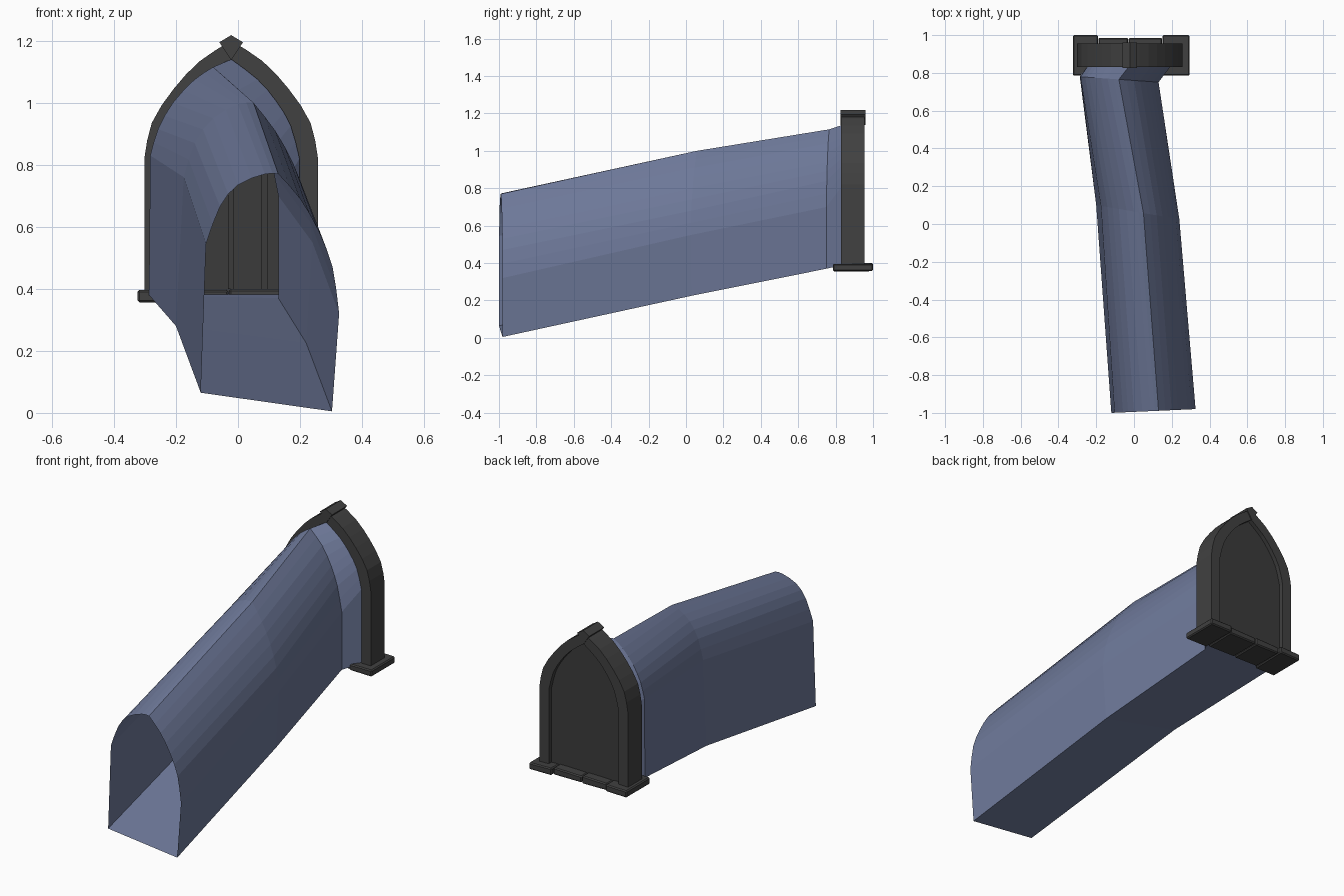
import bpy, bmesh, random
from mathutils import Vector

if "Cube" in bpy.data.objects:
    bpy.data.objects.remove(bpy.data.objects["Cube"])

random.seed(4)

def material(name, rgb):
    m = bpy.data.materials.new(name)
    m.diffuse_color = (*rgb, 1)
    m.use_nodes = True
    m.node_tree.nodes["Principled BSDF"].inputs["Base Color"].default_value = m.diffuse_color
    return m

BLUE = material("slate blue", (0.155, 0.19, 0.32))
STONE = material("dark stone", (0.052, 0.052, 0.052))
DOOR = material("charcoal door", (0.044, 0.044, 0.044))
CX = -0.022  # centre line of the doorway

def finish(bm, name, mat):
    bmesh.ops.recalc_face_normals(bm, faces=bm.faces)
    me = bpy.data.meshes.new(name)
    bm.to_mesh(me)
    bm.free()
    me.materials.append(mat)
    ob = bpy.data.objects.new(name, me)
    bpy.context.collection.objects.link(ob)
    return ob

def smooth(pts, n=2):
    """Catmull-Rom refinement of an open run of 2D points."""
    p = [Vector(q) for q in pts]
    p = [2 * p[0] - p[1]] + p + [2 * p[-1] - p[-2]]
    out = []
    for i in range(1, len(p) - 2):
        a, b, c, d = p[i - 1:i + 3]
        for k in range(n):
            t = k / n
            out.append(0.5 * (2 * b + (c - a) * t + (2 * a - 5 * b + 4 * c - d) * t * t
                              + (3 * b - a - 3 * c + d) * t ** 3))
    return out + [p[-2]]

def prism(name, outline, y0, y1, mat):
    bm = bmesh.new()
    f = bm.faces.new([bm.verts.new((x, y0, z)) for x, z in outline])
    r = bmesh.ops.extrude_face_region(bm, geom=[f])
    bmesh.ops.translate(bm, vec=(0, y1 - y0, 0),
                        verts=[v for v in r["geom"] if isinstance(v, bmesh.types.BMVert)])
    return finish(bm, name, mat)

def arch(half, base):
    """Pointed arch outline from half profile (offset, z), left foot to right foot."""
    curve = smooth(half)
    left = [(CX - x, z) for x, z in curve]
    right = [(CX + x, z) for x, z in reversed(curve[:-1])]
    return [(left[0][0], base)] + left + right + [(right[-1][0], base)]

outer = [(.28, .82), (.256, .935), (.185, 1.045), (.1, 1.135), (0, 1.2)]
inner = [(.22, .82), (.192, .925), (.145, 1.005), (.085, 1.075), (0, 1.14)]

# Tunnel: lofted arch sections, each leaning in plan (y at left, slope across x)
front = [(-.12, .065), (-.103, .545), (-.058, .665), (.0, .735), (.087, .77), (.13, .77),
         (.2, .69), (.26, .585), (.305, .47), (.326, .32), (.303, .005)]
middle = [(-.2, .28), (-.175, .76), (-.14, .87), (-.08, .95), (0, .995), (.05, 1.0),
          (.12, .91), (.18, .8), (.222, .68), (.24, .55), (.22, .225)]
back = [(-.287, .38), (-.283, .83), (-.258, .915), (-.21, 1.0), (-.14, 1.075), (-.08, 1.115),
        (0, 1.04), (.06, .94), (.1, .84), (.13, .7), (.13, .37)]
mouth = arch(inner, .39)

def section(p, y, slope):
    pts = [Vector(p[0])] + smooth(p[1:6]) + smooth(p[5:10])[1:] + [Vector(p[10])]
    return [(x, y + slope * (x - p[0][0]), z) for x, z in pts]

rings = [section(front, -1.0, .045), section(middle, .1, -.17), section(back, .78, -.07),
         [(x, .84, z) for x, z in mouth]]
bm = bmesh.new()
loops = [[bm.verts.new(c) for c in r] for r in rings]
for a, b in zip(loops, loops[1:]):
    n = len(a)
    for i in range(n):
        j = (i + 1) % n
        bm.faces.new((a[i], a[j], b[j], b[i]))
finish(bm, "tunnel", BLUE)

# Door frame: pointed band between the two arch outlines
bm = bmesh.new()
o, q = arch(outer, .38), arch(inner, .38)
grid = [[bm.verts.new((x, y, z)) for x, z in prof]
        for prof, y in ((o, .83), (o, .955), (q, .955), (q, .83))]
for k in range(4):
    a, b = grid[k], grid[(k + 1) % 4]
    for i in range(len(a) - 1):
        bm.faces.new((a[i], a[i + 1], b[i + 1], b[i]))
for e in (0, -1):
    bm.faces.new([g[e] for g in grid])
finish(bm, "door_frame", STONE)

# Keystone at the tip of the arch
prism("keystone", [(CX, 1.138), (CX + .038, 1.195), (CX, 1.218), (CX - .038, 1.195)],
      .825, .96, STONE)

# Door leaf with two raised battens on the tunnel side
prism("door_leaf", arch(inner, .39), .875, .93, DOOR)
for x in (-.0225, .0855):
    prism("door_batten", [(x - .01, .4), (x + .01, .4), (x + .01, 1.0), (x - .01, 1.0)],
          .867, .876, DOOR)

# Sill: row of slightly uneven stones
edges = [-.325, -.19, -.03, .15, .295]
for i, (a, b) in enumerate(zip(edges, edges[1:])):
    end = i in (0, 3)
    y0 = .785 if end else .80
    y1 = 1.0 if end else .985
    bm = bmesh.new()
    bmesh.ops.create_cube(bm, size=1)
    for v in bm.verts:
        v.co = ((a + b) / 2 + v.co.x * (b - a - .002), (y0 + y1) / 2 + v.co.y * (y1 - y0),
                .378 + v.co.z * .04 + random.uniform(-.003, .003))
    bmesh.ops.bevel(bm, geom=bm.edges[:], offset=.006, segments=1, affect='EDGES')
    finish(bm, "sill_stone", STONE)
